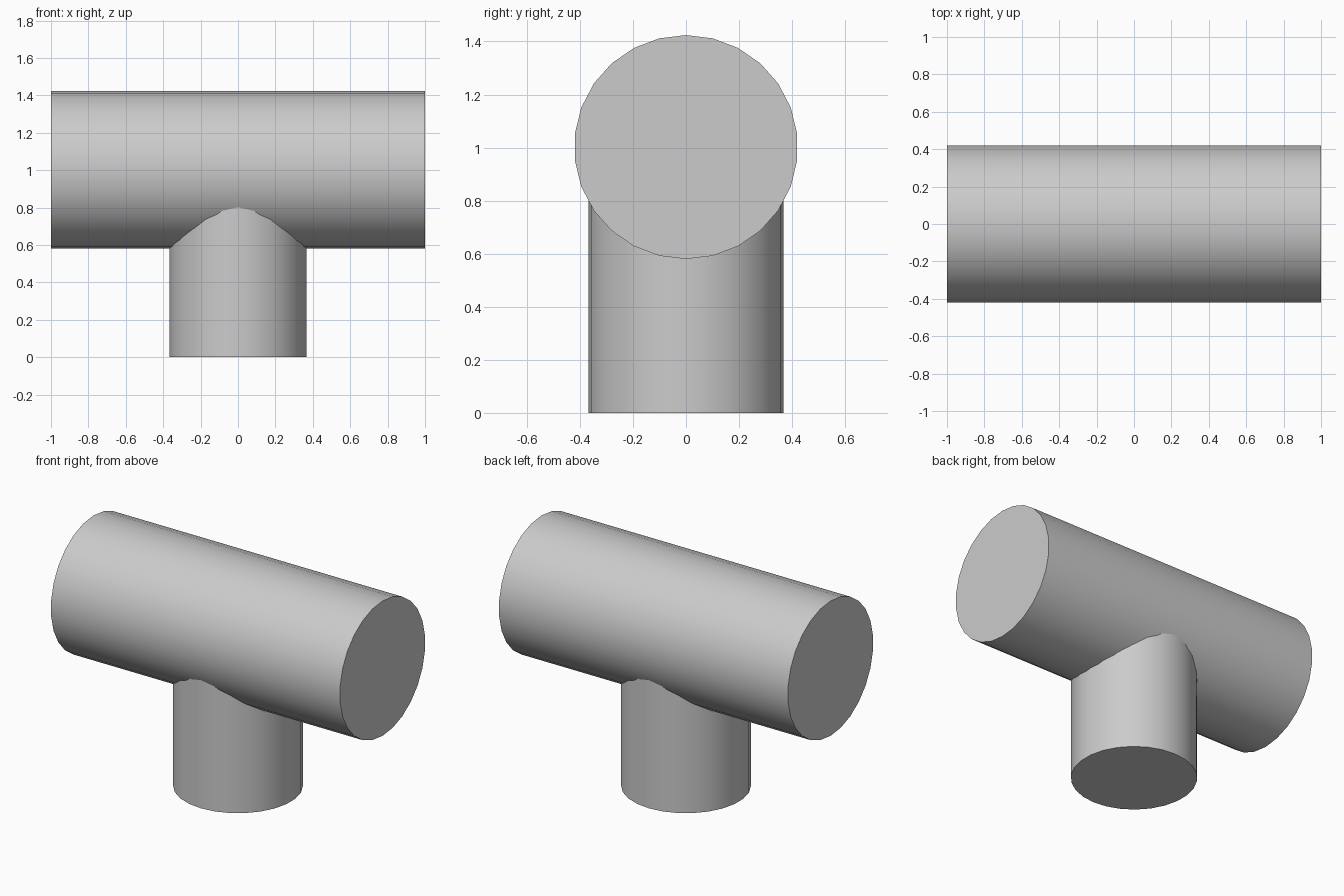
import bpy
import math

cube = bpy.data.objects.get("Cube")
if cube:
    bpy.data.objects.remove(cube, do_unlink=True)

SIDES = 26
AXIS_HEIGHT = 1.002

# Plain grey material
grey = bpy.data.materials.new("light_grey")
grey.use_nodes = True
color = (0.6, 0.6, 0.6, 1)
grey.diffuse_color = color
grey.node_tree.nodes["Principled BSDF"].inputs["Base Color"].default_value = color


def pipe(name, radius, length, center, rotation=(0, 0, 0)):
    """Solid capped cylinder with smooth sides and sharp rims."""
    bpy.ops.mesh.primitive_cylinder_add(
        vertices=SIDES, radius=radius, depth=length,
        location=center, rotation=rotation)
    obj = bpy.context.object
    obj.name = name
    obj.data.materials.append(grey)
    bpy.ops.object.shade_smooth_by_angle(angle=math.radians(30))
    return obj


# Long horizontal run, with a vertex line along its top and bottom
pipe("main_pipe", 0.422, 2, (0, 0, AXIS_HEIGHT),
     (math.pi / 2, 0, math.pi / 2))

# Upright branch, ending inside the run
pipe("branch_pipe", 0.368, AXIS_HEIGHT, (0, 0, AXIS_HEIGHT / 2))
